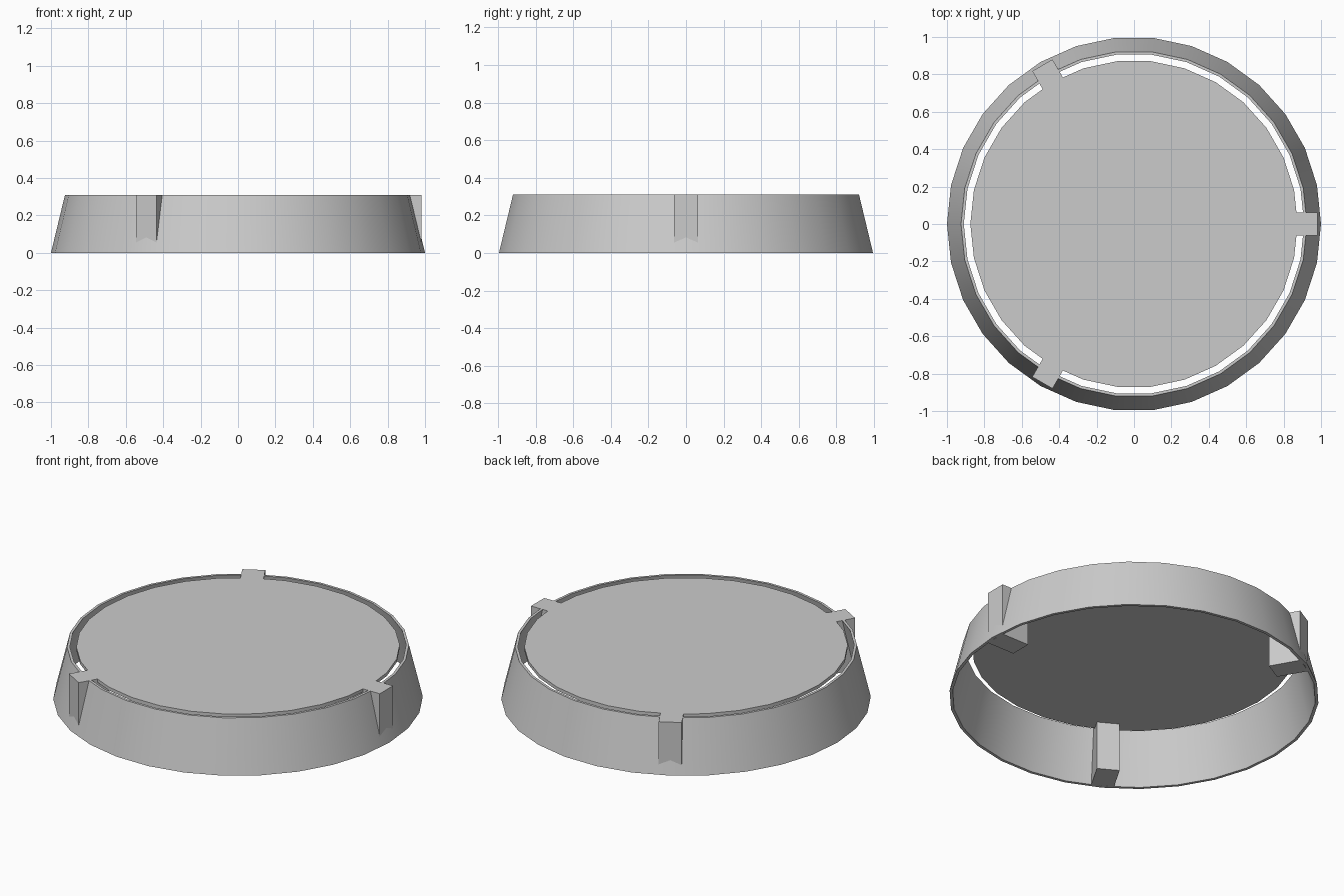
import bpy, bmesh, math
from mathutils import Matrix

if "Cube" in bpy.data.objects:
    bpy.data.objects.remove(bpy.data.objects["Cube"], do_unlink=True)

SIDES = 30
HEIGHT = 0.31

# Single plain grey material
grey = bpy.data.materials.new("plain_grey")
grey.use_nodes = True
colour = (0.6, 0.6, 0.6, 1.0)
grey.diffuse_color = colour
grey.node_tree.nodes["Principled BSDF"].inputs["Base Color"].default_value = colour


def finish(name, bm, smooth=False):
    bmesh.ops.recalc_face_normals(bm, faces=bm.faces)
    mesh = bpy.data.meshes.new(name)
    bm.to_mesh(mesh)
    bm.free()
    mesh.materials.append(grey)
    obj = bpy.data.objects.new(name, mesh)
    bpy.context.collection.objects.link(obj)
    if smooth:
        bpy.ops.object.select_all(action='DESELECT')
        obj.select_set(True)
        bpy.context.view_layer.objects.active = obj
        bpy.ops.object.shade_smooth_by_angle(angle=math.radians(30))
    return obj


# Tapered wall: a closed cross-section swept around the axis
profile = [(1.0, 0), (0.925, HEIGHT), (0.91, HEIGHT), (0.983, 0)]
bm = bmesh.new()
rings = []
for i in range(SIDES):
    a = math.tau * i / SIDES
    rings.append([bm.verts.new((r * math.cos(a), r * math.sin(a), z)) for r, z in profile])
for i in range(SIDES):
    here, there = rings[i], rings[(i + 1) % SIDES]
    for j in range(len(profile)):
        k = (j + 1) % len(profile)
        bm.faces.new((here[j], there[j], there[k], here[k]))
finish("tapered_wall", bm, smooth=True)

# Thin top plate, held clear of the wall by a narrow gap
thick = 0.02
bm = bmesh.new()
bmesh.ops.create_cone(bm, cap_ends=True, segments=SIDES, radius1=0.875, radius2=0.875,
                      depth=thick, matrix=Matrix.Translation((0, 0, HEIGHT - thick / 2)))
# Start the polygon with a corner on +x, like the wall
if not any(abs(v.co.y) < 1e-4 and v.co.x > 0 for v in bm.verts):
    bmesh.ops.rotate(bm, verts=bm.verts, matrix=Matrix.Rotation(math.pi / SIDES, 3, 'Z'))
finish("top_plate", bm, smooth=True)

# Three support blocks joining plate and wall
inner, outer, width = 0.80, 0.98, 0.125
for i, name in enumerate(("left", "back_right", "front_right")):
    bm = bmesh.new()
    bmesh.ops.create_cube(bm, size=1)
    bmesh.ops.scale(bm, verts=bm.verts, vec=(outer - inner, width, HEIGHT))
    bmesh.ops.translate(bm, verts=bm.verts, vec=((inner + outer) / 2, 0, HEIGHT / 2))
    bmesh.ops.rotate(bm, verts=bm.verts, matrix=Matrix.Rotation(math.tau * i / 3, 3, 'Z'))
    finish("support_block_" + name, bm)
